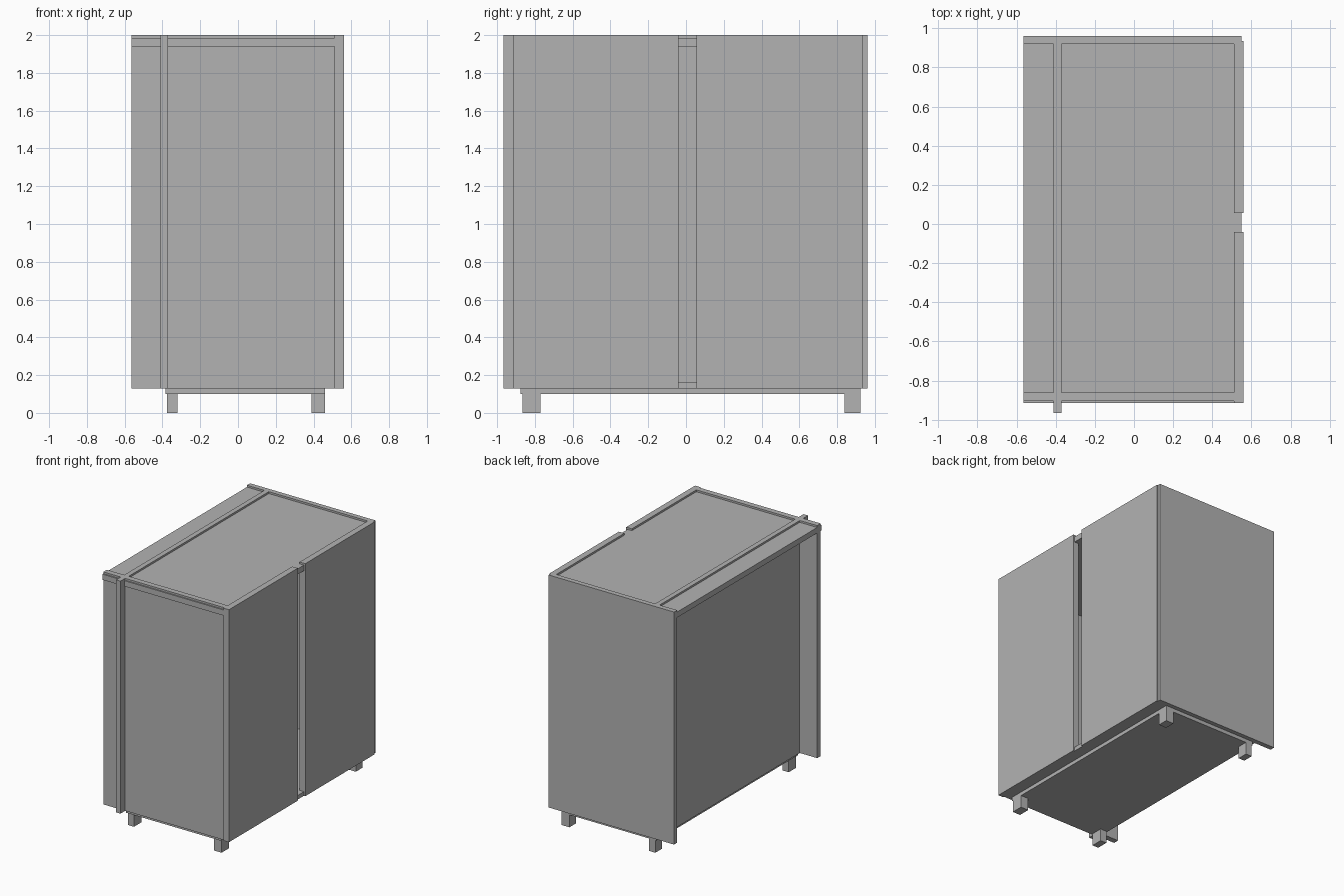
import bpy

if "Cube" in bpy.data.objects:
    bpy.data.objects.remove(bpy.data.objects["Cube"], do_unlink=True)

grey = bpy.data.materials.new("plain_grey")
grey.use_nodes = True
grey.diffuse_color = (0.45, 0.45, 0.45, 1)
grey.node_tree.nodes["Principled BSDF"].inputs["Base Color"].default_value = (0.45, 0.45, 0.45, 1)


def board(name, x, y, z):
    """Flat board given by its (low, high) extents on each axis."""
    bpy.ops.mesh.primitive_cube_add(size=1, location=[sum(r) / 2 for r in (x, y, z)])
    ob = bpy.context.object
    ob.name = name
    ob.scale = [r[1] - r[0] for r in (x, y, z)]
    bpy.ops.object.transform_apply(location=False, rotation=False, scale=True)
    ob.data.materials.append(grey)
    return ob


LOW, HIGH = 0.13, 2.0
full = (LOW, HIGH)

# Cabinet walls
board("divider_wall", (-0.41, -0.37), (-0.965, 0.92), full)
board("back_panel", (-0.565, 0.55), (0.92, 0.96), full)
board("front_panel", (-0.37, 0.51), (-0.905, -0.86), full)
board("front_flange", (-0.565, -0.41), (-0.905, -0.86), full)

# Pair of side doors with an open slot between them
board("side_door_front", (0.51, 0.56), (-0.915, -0.04), full)
board("side_door_back", (0.51, 0.56), (0.055, 0.935), full)

# Recessed top on both sides of the divider, and the floor
board("top_panel", (-0.37, 0.548), (-0.915, 0.92), (1.94, 1.985))
board("top_ledge", (-0.565, -0.41), (-0.915, 0.92), (1.94, 1.985))
board("floor_panel", (-0.37, 0.548), (-0.9, 0.92), (LOW, 0.163))

# Plinth and feet
board("plinth", (-0.385, 0.46), (-0.875, 0.925), (0.10, LOW))
for side, x in (("left", (0.39, 0.46)), ("right", (-0.375, -0.32))):
    for end, y in (("front", (-0.865, -0.77)), ("back", (0.84, 0.925))):
        board(f"foot_{end}_{side}", x, y, (0, 0.10))
